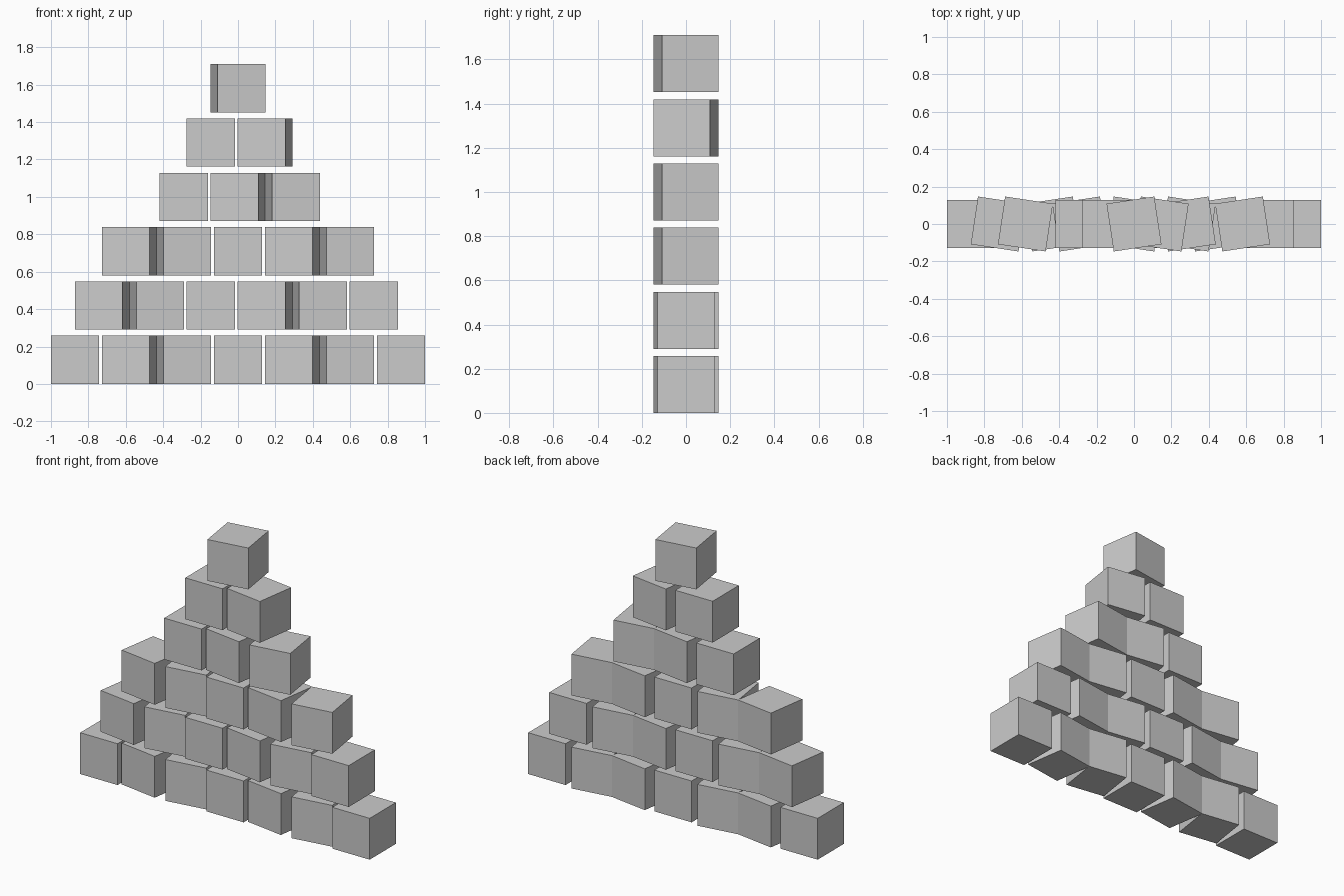
import bpy

if "Cube" in bpy.data.objects:
    bpy.data.objects.remove(bpy.data.objects["Cube"])

SIZE = 0.258      # cube edge
PITCH = 0.2903    # spacing in x and z
TWIST = 0.15      # alternating turn about z, radians
ROWS = [7, 6, 5, 3, 2, 1]   # blocks per row, bottom to top


def add_block(name, x, z, angle):
    bpy.ops.mesh.primitive_cube_add(size=SIZE, location=(x, 0, z), rotation=(0, 0, angle))
    bpy.context.object.name = name


# Stacked pyramid wall: the turn cycles straight, clockwise, anticlockwise
index = 0
for row, count in enumerate(ROWS):
    for col in range(count):
        x = (col - (count - 1) / 2) * PITCH
        z = SIZE / 2 + row * PITCH
        add_block(f"block_row{row + 1}_{col + 1}", x, z, (0, -TWIST, TWIST)[index % 3])
        index += 1
